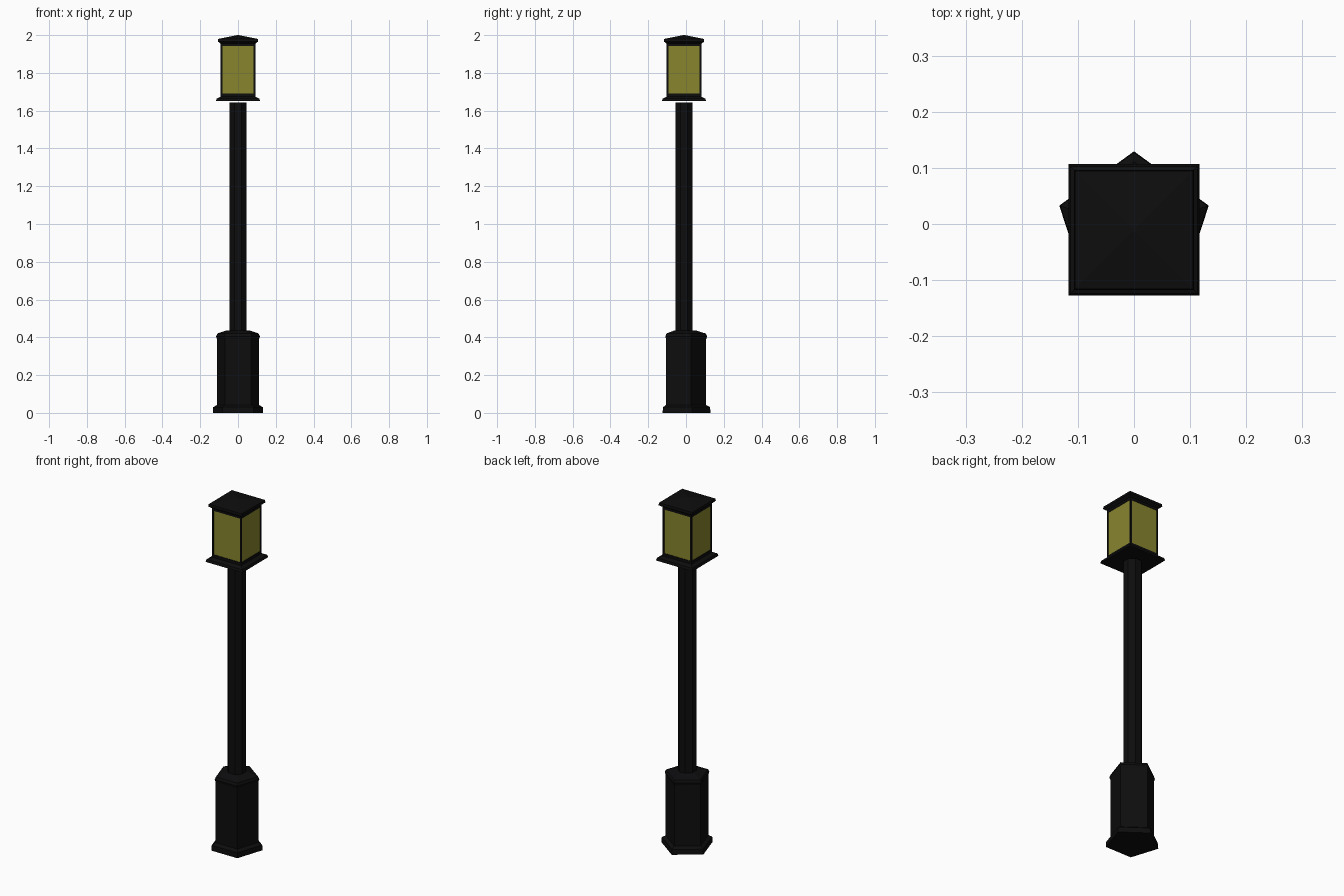
import bpy, bmesh, math

if "Cube" in bpy.data.objects:
    bpy.data.objects.remove(bpy.data.objects["Cube"])

CY = -0.0105  # common axis of the lamp


def material(name, rgb):
    m = bpy.data.materials.new(name)
    m.diffuse_color = (*rgb, 1)
    m.use_nodes = True
    m.node_tree.nodes["Principled BSDF"].inputs["Base Color"].default_value = m.diffuse_color
    return m


BLACK = material("black_metal", (0.004, 0.004, 0.0045))
GLASS = material("amber_glass", (0.25, 0.235, 0.028))


def loft(name, sides, start, profile, mat, centre=(0, CY)):
    """Stack regular polygons (radius, z) into one closed flat-faced solid."""
    bm = bmesh.new()
    rings = []
    for r, z in profile:
        ring = []
        for i in range(sides):
            a = math.radians(start) + 2 * math.pi * i / sides
            ring.append(bm.verts.new((centre[0] + r * math.cos(a),
                                      centre[1] + r * math.sin(a), z)))
        rings.append(ring)
    for lo, hi in zip(rings, rings[1:]):
        for i in range(sides):
            j = (i + 1) % sides
            bm.faces.new((lo[i], lo[j], hi[j], hi[i]))
    bm.faces.new(rings[0][::-1])
    bm.faces.new(rings[-1])
    me = bpy.data.meshes.new(name)
    bm.to_mesh(me)
    bm.free()
    me.materials.append(mat)
    ob = bpy.data.objects.new(name, me)
    bpy.context.collection.objects.link(ob)
    return ob


def square(name, profile, mat, centre=(0, CY)):
    """Square loft given half-widths instead of radii."""
    return loft(name, 4, 45, [(h * math.sqrt(2), z) for h, z in profile], mat, centre)


# Five-sided pedestal with foot flange and sloped shoulder
loft("pedestal", 5, 90, [(0.14, 0), (0.138, 0.03), (0.117, 0.042), (0.117, 0.39),
                         (0.122, 0.405), (0.115, 0.42), (0.062, 0.437)], BLACK)

# Pole
loft("pole", 8, 22.5, [(0.05, 0.42), (0.05, 1.643)], BLACK)

# Lantern floor
square("lantern_floor", [(0.117, 1.65), (0.113, 1.664), (0.092, 1.674), (0.092, 1.69)], BLACK)

# Glass
square("lantern_glass", [(0.089, 1.688), (0.089, 1.944)], GLASS)

# Corner posts
for sx in (-1, 1):
    for sy in (-1, 1):
        square("corner_post", [(0.0045, 1.688), (0.0045, 1.944)], BLACK,
               (sx * 0.0875, CY + sy * 0.0875))

# Roof with flared eaves and low pyramid top
square("lantern_roof", [(0.092, 1.942), (0.092, 1.955), (0.107, 1.966),
                        (0.105, 1.98), (0.004, 2.0)], BLACK)
